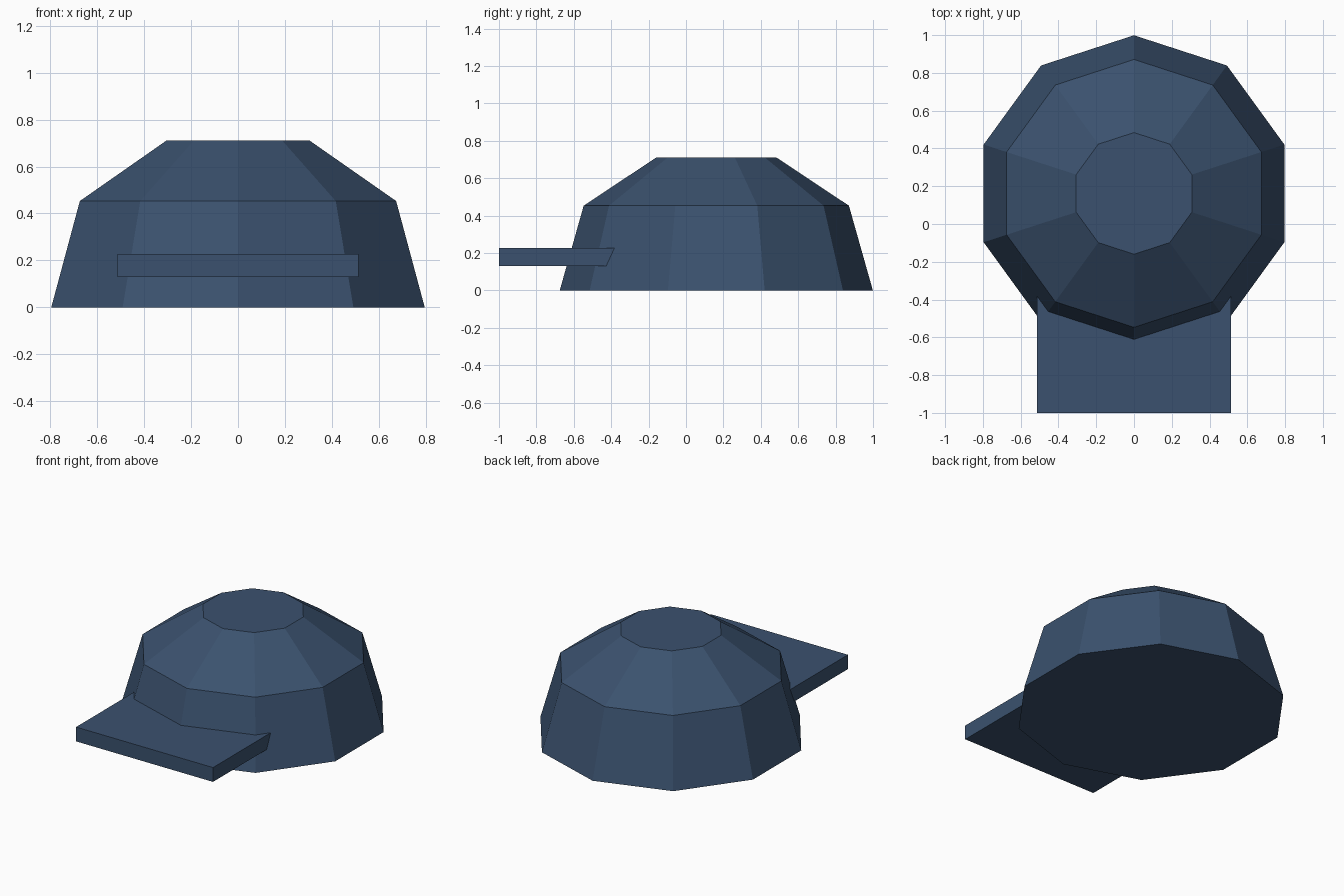
import bpy, bmesh, math

default = bpy.data.objects.get("Cube")
if default:
    bpy.data.objects.remove(default)

SIDES = 10
CENTRE_Y = 0.162

navy = bpy.data.materials.new("navy_cloth")
NAVY = (0.043, 0.083, 0.156, 1)
navy.diffuse_color = NAVY
navy.use_nodes = True
navy.node_tree.nodes["Principled BSDF"].inputs["Base Color"].default_value = NAVY


def finish(name, bm):
    bmesh.ops.recalc_face_normals(bm, faces=bm.faces)
    mesh = bpy.data.meshes.new(name)
    bm.to_mesh(mesh)
    bm.free()
    mesh.materials.append(navy)
    obj = bpy.data.objects.new(name, mesh)
    bpy.context.collection.objects.link(obj)
    return obj


# Crown: three ten-sided rings (radius, height), closed above and below
bm = bmesh.new()
rings = []
for radius, z in [(0.837, 0), (0.709, 0.453), (0.322, 0.71)]:
    ring = []
    for i in range(SIDES):
        a = math.tau * i / SIDES - math.pi / 2
        ring.append(bm.verts.new((radius * math.cos(a),
                                  CENTRE_Y + radius * math.sin(a), z)))
    rings.append(ring)
for low, high in zip(rings, rings[1:]):
    for i in range(SIDES):
        j = (i + 1) % SIDES
        bm.faces.new((low[i], low[j], high[j], high[i]))
bm.faces.new(rings[0])
bm.faces.new(rings[-1])
finish("cap_crown", bm)

# Brim: flat slab reaching into the crown
bm = bmesh.new()
bmesh.ops.create_cube(bm, size=1)
front, back, bottom, top = -1.0, -0.2, 0.13, 0.227
bmesh.ops.scale(bm, verts=bm.verts, vec=(1.026, back - front, top - bottom))
bmesh.ops.translate(bm, verts=bm.verts,
                    vec=(0, (front + back) / 2, (bottom + top) / 2))
finish("cap_brim", bm)
